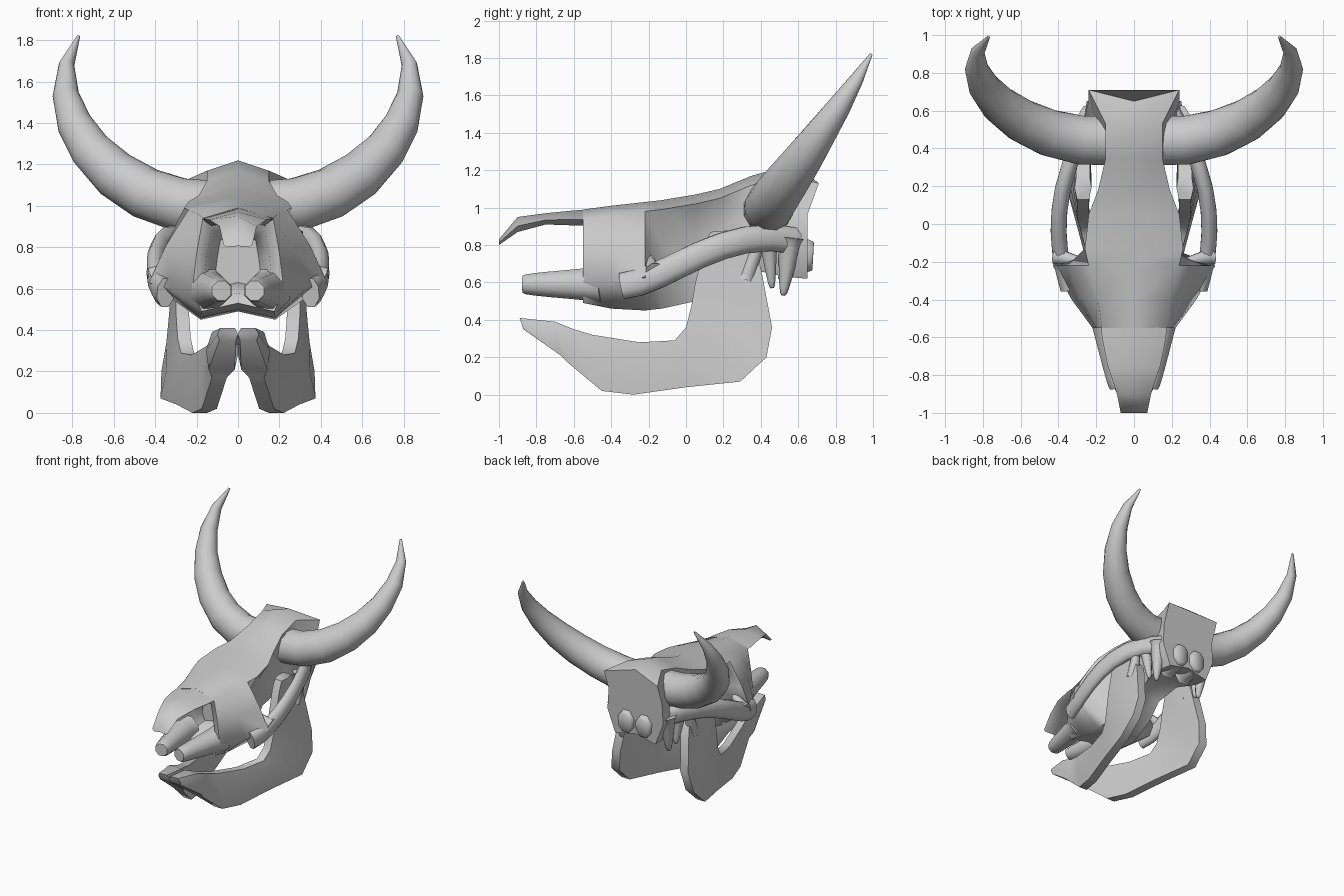
import bpy, bmesh, math
from mathutils import Vector
from mathutils.geometry import interpolate_bezier

if "Cube" in bpy.data.objects:
    bpy.data.objects.remove(bpy.data.objects["Cube"])

bone = bpy.data.materials.new("bone_grey")
bone.use_nodes = True
colour = (0.6, 0.6, 0.6, 1)
bone.diffuse_color = colour
bone.node_tree.nodes["Principled BSDF"].inputs["Base Color"].default_value = colour


def loft(name, rings, mirror=True):
    """Skin closed rings into a capped solid, optionally mirrored across x."""
    bm = bmesh.new()
    loops = [[bm.verts.new(point) for point in ring] for ring in rings]
    count = len(loops[0])
    for near, far in zip(loops, loops[1:]):
        for i in range(count):
            j = (i + 1) % count
            bm.faces.new((near[i], near[j], far[j], far[i]))
    bm.faces.new(loops[0])
    bm.faces.new(loops[-1])
    bmesh.ops.recalc_face_normals(bm, faces=bm.faces)
    mesh = bpy.data.meshes.new(name)
    bm.to_mesh(mesh)
    bm.free()
    mesh.materials.append(bone)
    obj = bpy.data.objects.new(name, mesh)
    bpy.context.collection.objects.link(obj)
    if mirror:
        obj.modifiers.new("mirror", "MIRROR").use_mirror_merge = False
    bpy.ops.object.select_all(action="DESELECT")
    obj.select_set(True)
    bpy.context.view_layer.objects.active = obj
    bpy.ops.object.shade_smooth_by_angle(angle=math.radians(62))


def section(y, top, side, bottom):
    """Symmetric ring from the (x, z) pairs down one side."""
    half = [Vector((x, y, z)) for x, z in side]
    other = [Vector((-x, y, z)) for x, z in reversed(side)]
    return [Vector((0, y, top))] + half + [Vector((0, y, bottom))] + other


def tube(name, start, end, radius, tip, handles=None, height=1, power=1, sides=8):
    """Tapering tube, straight unless curve handles are given."""
    first, last = handles or (start, end)
    points = interpolate_bezier(*map(Vector, (start, first, last, end)), 9)
    final = len(points) - 1
    rings = []
    for i, point in enumerate(points):
        along = points[min(i + 1, final)] - points[max(i - 1, 0)]
        across = along.cross(Vector((0, 0, 1))).normalized()
        up = across.cross(along).normalized()
        size = radius + (tip - radius) * (i / final) ** power
        turns = [math.tau * (k + 0.5) / sides for k in range(sides)]
        rings.append([point + across * size * math.cos(turn)
                      + up * size * height * math.sin(turn) for turn in turns])
    loft(name, rings)


# Skull: y, roof height, brow, wall and cheek half widths, cheek and base heights
skull = []
for y, roof, brow, wall, cheek, cheek_z, base in [
    (-.55, .99, .17, .2, .22, .6, .49),
    (-.4, 1.01, .19, .28, .33, .6, .46),
    (-.22, 1.03, .24, .35, .43, .63, .45),
    (-.13, 1.04, .26, .17, .2, .62, .46),
    (.05, 1.07, .24, .14, .15, .7, .5),
    (.18, 1.1, .19, .11, .12, .75, .6),
    (.35, 1.17, .15, .13, .17, .8, .67),
    (.53, 1.22, .15, .2, .27, .8, .63),
    (.65, 1.18, .24, .24, .25, .8, .62),
]:
    brow_z = roof - .05
    side = [(brow, brow_z), (wall, (brow_z + cheek_z) / 2),
            (cheek, cheek_z), (min(cheek * .8, .18), base)]
    skull.append(section(y, roof, side, base + .04))

# Crest corners sweep back from the top of the rear plate
for point in skull[-1]:
    if point.z > 1.1:
        point.y += abs(point.x) * .25

# Nasal cavity: the front ring shrunk and pushed inward
front = skull[0]
for y, shrink in [(-.53, .75), (-.3, .5)]:
    centre = Vector((0, y, .73))
    skull.insert(0, [centre + Vector((p.x, 0, p.z - centre.z)) * shrink
                     for p in front])
loft("skull", skull, mirror=False)

# Long nasal bone overhanging the cavity
nasal = []
for y, roof, width, depth in [
    (-.4, 1, .18, .1),
    (-.6, .985, .17, .08),
    (-.75, .97, .14, .06),
    (-.9, .95, .09, .08),
    (-1, .83, .07, .03),
]:
    side = [(width, roof - depth * .6), (width * .75, roof - depth)]
    nasal.append(section(y, roof, side, roof - depth * .8))
loft("nasal_bone", nasal, mirror=False)

# Upper front jaw prongs
tube("upper_jaw_prong", (.08, -.87, .59), (.15, -.45, .59), .05, .11)

# Cheek arch from the face round to the braincase
tube("cheek_arch", (.35, -.34, .58), (.2, .6, .82), .045, .045,
     handles=((.42, -.1, .6), (.45, .2, .92)), height=1.7)

# Spur on the cheek behind the eye socket
tube("socket_spur", (.41, -.17, .66), (.28, -.2, .73), .05, .02)

# Knobs and spikes under the back of the skull
tube("neck_knob", (.08, .5, .75), (.08, .68, .74), .11, .06, height=1.3)
tube("skull_base_spike", (.22, .56, .84), (.21, .52, .53), .08, .01)
tube("ear_spike", (.25, .44, .82), (.23, .46, .57), .06, .01)

# Horns sweeping out, back and up
tube("horn", (.1, .44, .99), (.77, .99, 1.82), .135, .008,
     handles=((.6, .4, .97), (1, .8, 1.47)), power=2, sides=12)

# Lower jaw: upper and lower edge as (y, z) at each station
jaw = []
for upper, lower in [
    ((-.89, .41), (-.87, .35)),
    ((-.7, .39), (-.67, .21)),
    ((-.6, .35), (-.63, .17)),
    ((-.5, .32), (-.45, .02)),
    ((-.25, .28), (-.28, 0)),
    ((-.06, .29), (0, .04)),
    ((0, .36), (.29, .07)),
    ((.03, .48), (.43, .2)),
    ((.05, .6), (.46, .36)),
    ((.1, .8), (.4, .68)),
    ((.13, .87), (.25, .88)),
]:
    # The jaw spreads toward the back and leans inward as it rises
    a, b = [Vector((max(.05, min(.26 + .27 * y, max(.27, .37 - .18 * z))), y, z))
            for y, z in (upper, lower)]
    # The two halves meet at the chin
    half = Vector((b.x if b.y < -.65 else .045, 0, 0))
    middle = a.lerp(b, .5)
    jaw.append([a - half * .7, a + half * .7, middle + half,
                b + half * .8, b - half * .8, middle - half])
loft("lower_jaw", jaw)

# Jaw hinge knob
tube("jaw_hinge", (.28, .32, .62), (.3, .38, .78), .05, .03)
